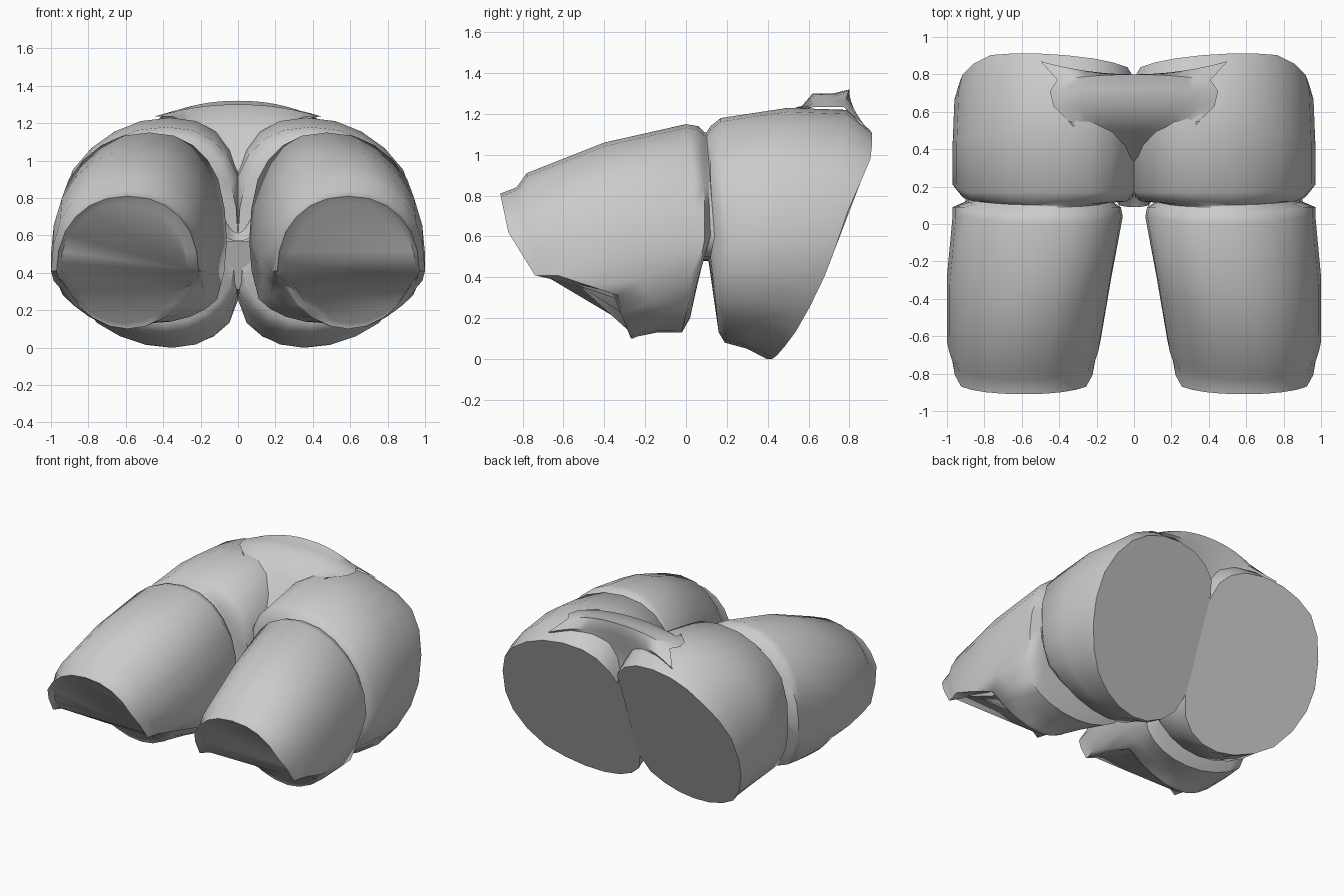
import bpy, bmesh, math

if "Cube" in bpy.data.objects:
    bpy.data.objects.remove(bpy.data.objects["Cube"])

grey = bpy.data.materials.new("plain grey")
grey.diffuse_color = (0.6, 0.6, 0.6, 1)
grey.use_nodes = True
grey.node_tree.nodes["Principled BSDF"].inputs["Base Color"].default_value = grey.diffuse_color


def finish(name, bm, angle=35):
    bmesh.ops.recalc_face_normals(bm, faces=bm.faces)
    mesh = bpy.data.meshes.new(name)
    bm.to_mesh(mesh)
    bm.free()
    ob = bpy.data.objects.new(name, mesh)
    mesh.materials.append(grey)
    bpy.context.collection.objects.link(ob)
    bpy.ops.object.select_all(action='DESELECT')
    ob.select_set(True)
    bpy.context.view_layer.objects.active = ob
    bpy.ops.object.shade_smooth_by_angle(angle=math.radians(angle))
    return ob


def at(profile, s):
    """Point on a side profile running from bottom (s=-1) to top (s=1)."""
    f = (s + 1) / 2 * (len(profile) - 1)
    i = min(int(f), len(profile) - 2)
    a, b = profile[i], profile[i + 1]
    return [a[k] + (b[k] - a[k]) * (f - i) for k in (0, 1)]


def ring(x0, x1, lean, slant, profile, n=24):
    """lean shifts top and bottom inwards; slant sets the outer side backwards."""
    pts = []
    for i in range(n):
        t = 2 * math.pi * i / n
        c = math.cos(t)
        power = 0.9 if math.sin(t) > 0 else 1.0
        x = (x0 + x1) / 2 + (x1 - x0) / 2 * math.copysign(abs(c) ** power, c)
        x = max(x - lean * math.sin(t) ** 2, 0)
        y, z = at(profile, math.sin(t))
        pts.append((x, y + slant * (x - 0.45), z))
    return pts


def sleeve(name, rings, side):
    """Loft closed rings into a capped tube on one side of the body."""
    bm = bmesh.new()
    loops = [[bm.verts.new((side * x, y, z)) for x, y, z in ring(*r)] for r in rings]
    n = len(loops[0])
    for a, b in zip(loops, loops[1:]):
        for i in range(n):
            j = (i + 1) % n
            quad = (a[i], a[j], b[j], b[i])
            if max(abs(v.co.x) for v in quad) > 1e-6:
                bm.faces.new(quad)
    # front opening folded along its middle, back opening flat
    first = loops[0]
    bm.faces.new(first[:n // 2 + 1])
    bm.faces.new(first[n // 2:] + first[:1])
    bm.faces.new(loops[-1])
    return finish(name, bm, 48)


# front half: folded opening, rim, step, barrel, rounded back end
FRONT = [
    (.27, .95, 0, 0, [(-.28, .13), (-.35, .30), (-.71, .42), (-.82, .60), (-.88, .77)]),
    (.21, .97, 0, 0, [(-.27, .10), (-.36, .33), (-.74, .41), (-.87, .62), (-.91, .81)]),
    (.20, .98, 0, 0, [(-.26, .10), (-.34, .32), (-.69, .41), (-.79, .64), (-.83, .84)]),
    (.18, 1.0, 0, 0, [(-.24, .11), (-.33, .31), (-.63, .41), (-.74, .68), (-.78, .91)]),
    (.12, 1.0, .02, 0, [(-.14, .13), (-.17, .28), (-.28, .50), (-.36, .80), (-.40, 1.06)]),
    (.06, .97, .04, 0, [(-.02, .13), (.01, .26), (.04, .57), (.04, .90), (.00, 1.15)]),
    (.07, .97, .04, 0, [(.02, .20), (.05, .36), (.09, .58), (.09, .85), (.06, 1.14)]),
    (.12, .90, .05, 0, [(.08, .48), (.09, .50), (.12, .60), (.11, .85), (.09, 1.11)]),
]
# rear half: groove, rounded front end, barrel, slanted back opening
REAR = [
    (.09, .90, .06, 0, [(.11, .48), (.12, .50), (.14, .60), (.12, .85), (.10, 1.11)]),
    (.00, .93, .07, 0, [(.16, .13), (.14, .33), (.16, .60), (.12, .88), (.12, 1.14)]),
    (-.04, .97, .08, 0, [(.19, .08), (.20, .30), (.21, .57), (.17, .92), (.17, 1.18)]),
    (-.04, .97, .10, 0, [(.30, .05), (.36, .28), (.42, .58), (.46, .95), (.50, 1.23)]),
    (-.05, .96, .11, .05, [(.40, .00), (.53, .26), (.64, .57), (.73, .92), (.79, 1.22)]),
    (-.06, .94, .08, .09, [(.43, .00), (.52, .15), (.62, .36), (.69, .55),
                           (.77, .78), (.87, .96), (.91, 1.12)]),
]
for label, side in (("left", -1), ("right", 1)):
    sleeve(label + "_sleeve", FRONT + REAR, side)

# saddle: valley between the sleeves, flaring to a raised rear rim
# each row: centre y, centre z, half width, edge y, edge z
SADDLE = [
    (.09, .57, .08, .10, .60), (.17, .62, .08, .18, .82), (.23, .75, .13, .27, 1.05),
    (.36, .98, .24, .42, 1.19), (.50, 1.16, .35, .55, 1.235), (.62, 1.30, .43, .63, 1.235),
    (.72, 1.30, .45, .71, 1.235), (.80, 1.32, .41, .77, 1.235), (.80, 1.24, .50, .87, 1.15),
    (.74, 1.12, .42, .80, 1.10), (.74, .90, .20, .78, .95),
]
bm = bmesh.new()
rows = []
for yc, zc, w, ye, ze in SADDLE:
    rows.append([bm.verts.new((u / 6 * w, yc + (ye - yc) * (u / 6) ** 2,
                               zc + (ze - zc) * abs(u / 6) ** 2.2)) for u in range(-6, 7)])
for a, b in zip(rows, rows[1:]):
    for i in range(12):
        bm.faces.new((a[i], a[i + 1], b[i + 1], b[i]))
finish("saddle", bm, 50)

# centre web closing the gap below the saddle
bm = bmesh.new()
front = [(-.08, .10, .57), (.08, .10, .57), (.13, .17, .35), (0, .20, .31), (-.13, .17, .35)]
a = [bm.verts.new(p) for p in front]
b = [bm.verts.new((x, y + .10, z)) for x, y, z in front]
bm.faces.new(a)
for i in range(5):
    j = (i + 1) % 5
    bm.faces.new((a[i], a[j], b[j], b[i]))
finish("centre_web", bm)
